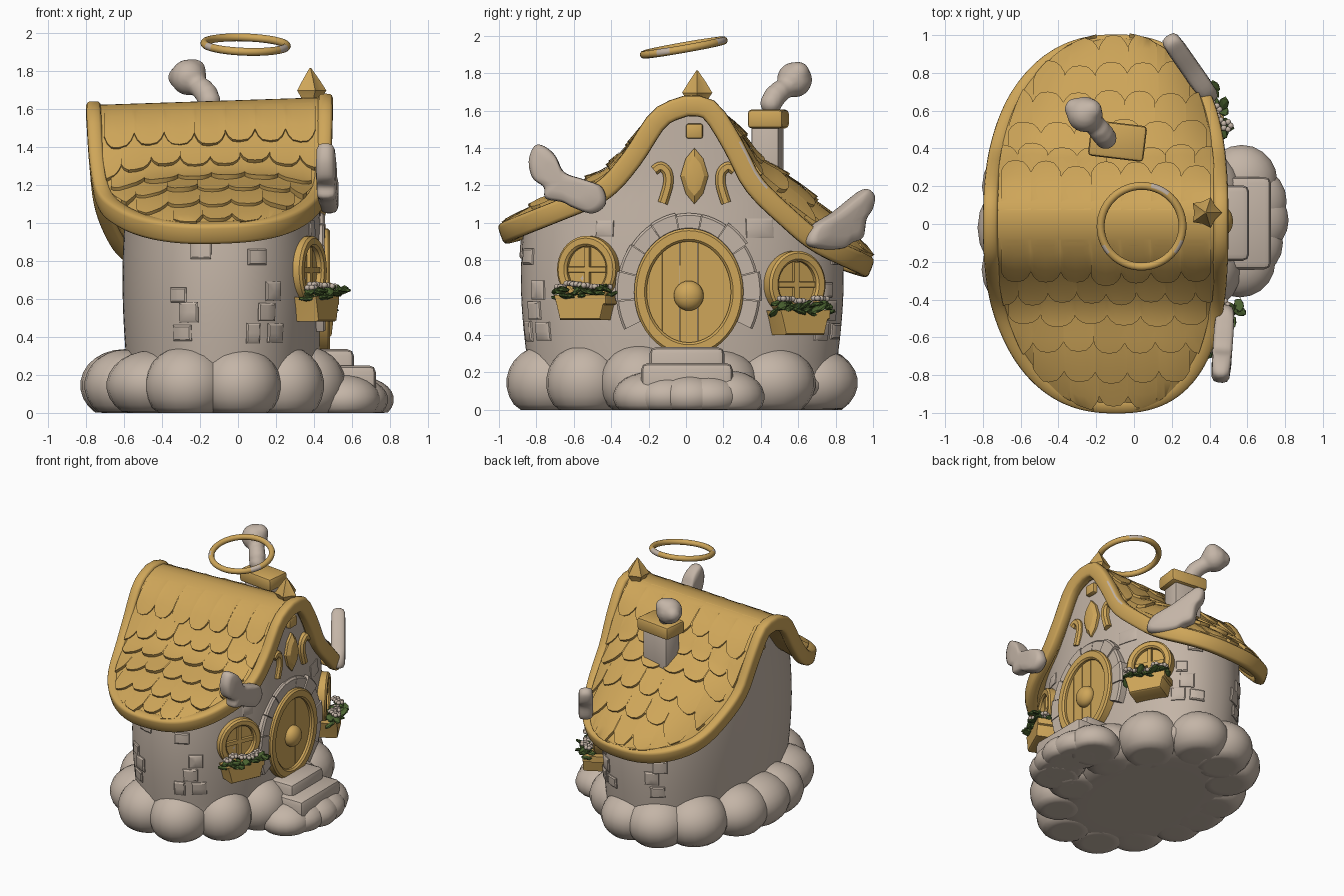
import bpy, bmesh, math, random
from mathutils import Vector, Matrix

if "Cube" in bpy.data.objects:
    bpy.data.objects.remove(bpy.data.objects["Cube"])
random.seed(4)
pi = math.pi

def material(name, rgb):
    m = bpy.data.materials.new(name)
    m.diffuse_color = (*rgb, 1)
    m.use_nodes = True
    m.node_tree.nodes["Principled BSDF"].inputs["Base Color"].default_value = m.diffuse_color
    return m
GOLD = material("warm gold", (0.62, 0.38, 0.10))
STONE = material("pale stone", (0.55, 0.46, 0.385))
GREEN = material("leaf green", (0.07, 0.125, 0.03))

def finish(name, bm, mat, angle=40):
    bmesh.ops.recalc_face_normals(bm, faces=bm.faces)
    me = bpy.data.meshes.new(name)
    bm.to_mesh(me)
    bm.free()
    me.materials.append(mat)
    for p in me.polygons:
        p.use_smooth = True
    me.set_sharp_from_angle(angle=math.radians(angle))
    ob = bpy.data.objects.new(name, me)
    bpy.context.collection.objects.link(ob)
    return ob

def grid(bm, rows, wrap_u=False, wrap_v=False):
    vs = [[bm.verts.new(p) for p in r] for r in rows]
    n, m = len(vs), len(vs[0])
    for i in range(n if wrap_u else n - 1):
        for j in range(m if wrap_v else m - 1):
            a, b = (i + 1) % n, (j + 1) % m
            bm.faces.new((vs[i][j], vs[a][j], vs[a][b], vs[i][b]))
    return vs

def blob(bm, c, r, seg=20):
    mat = Matrix.Translation(c) @ Matrix.Diagonal((*r, 1))
    bmesh.ops.create_uvsphere(bm, u_segments=seg, v_segments=seg * 2 // 3, radius=1, matrix=mat)

def box(name, lo, hi, mat, bevel=0.02, rot=0.0):
    bm = bmesh.new()
    lo, hi = Vector(lo), Vector(hi)
    bmesh.ops.create_cube(bm, size=1, matrix=Matrix.Translation((lo + hi) / 2)
                          @ Matrix.Rotation(rot, 4, 'Z') @ Matrix.Diagonal((*(hi - lo), 1)))
    bmesh.ops.bevel(bm, geom=bm.edges[:], offset=bevel, segments=2, profile=0.5, affect='EDGES')
    return finish(name, bm, mat)

def frame(origin, deg):
    """Local facade frame: u sideways, v up, d outward."""
    o, a = Vector(origin), math.radians(deg)
    N, U = Vector((math.cos(a), math.sin(a), 0)), Vector((-math.sin(a), math.cos(a), 0))
    return lambda u, v, d: o + U * u + N * d + Vector((0, 0, v))

def prism(bm, F, outline, d0, d1, inset=0.9):
    rings = [[F(u * s, v * s, d) for u, v in outline] for s, d in ((1, d0), (1, d1 - 0.012), (inset, d1))]
    vs = grid(bm, rings, wrap_v=True)
    bm.faces.new(vs[-1])
    bm.faces.new(vs[0])

def arc_band(bm, F, inner, outer, a0, a1, n, d0, d1):
    full = abs(a1 - a0) >= 359
    rows = []
    e = 0.012
    for i in range(n if full else n + 1):
        a = math.radians(a0 + (a1 - a0) * i / n)
        c, s = math.cos(a), math.sin(a)
        prof = [(0, d0), (0, d1 - e), (e, d1), (-e, d1), (0, d1 - e), (0, d0)]
        rows.append([F((b[0] + k) * c, (b[1] + k) * s, d) for b, (k, d) in zip([inner] * 3 + [outer] * 3, prof)])
    vs = grid(bm, rows, wrap_u=full, wrap_v=True)
    if not full:
        bm.faces.new(vs[0])
        bm.faces.new(vs[-1])

def spline(pts, n, closed=True):
    out, m = [], len(pts)
    get = lambda i: Vector(pts[i % m] if closed else pts[max(0, min(m - 1, i))])
    for i in range(m if closed else m - 1):
        p0, p1, p2, p3 = (get(i + k) for k in (-1, 0, 1, 2))
        for j in range(n):
            t = j / n
            out.append(0.5 * (2 * p1 + (p2 - p0) * t + (2 * p0 - 5 * p1 + 4 * p2 - p3) * t * t + (3 * p1 - p0 - 3 * p2 + p3) * t ** 3))
    return out if closed else out + [get(m - 1)]

# ---- roof shape: lopsided gable profile over a rounded outline
PROFILE = spline([(-1.03, .92), (-.7, 1.04), (-.45, 1.15), (-.29, 1.32), (-.15, 1.53), (-.03, 1.595), (.05, 1.605),
                  (.14, 1.57), (.26, 1.38), (.36, 1.19), (.53, 1.02), (.72, .87), (1.0, .75)], 8, False)
A, B, EXP = .61, .955, 2.45
def prof(y):
    for p, q in zip(PROFILE, PROFILE[1:]):
        if y <= q.x:
            return p.y + (q.y - p.y) * (y - p.x) / (q.x - p.x)
    return PROFILE[-1].y
def half(y): return A * max(0, 1 - min(1, abs(y) / B) ** EXP) ** (1 / EXP)
def mid(y): return -.15 + .06 * y * y
def roof_z(x, y):
    u = min(1, abs(x - mid(y)) / max(half(y), .01))
    w = math.sin(pi * max(0, min(1, (abs(y) - .15) / .85)))
    return prof(y) + .02 * (x + .15) / .6 + (.075 if y < 0 else .19) * (1 - u ** 3.5) * w
def roof_pt(x, y, h):
    e = .015
    n = Vector((0, -(roof_z(x, y + e) - roof_z(x, y - e)) / (2 * e), 1)).normalized()
    return Vector((x, y, roof_z(x, y))) + n * h

bm = bmesh.new()
rows = []
for j in range(61):
    y = B * .998 * math.sin(pi / 2 * (j / 30 - 1))
    rows.append([roof_pt(mid(y) + half(y) * math.sin(pi / 2 * (i / 14 - 1)), y, .035) for i in range(29)])
grid(bm, rows)
roof = finish("roof", bm, GOLD)
sol = roof.modifiers.new("thickness", 'SOLIDIFY')
sol.thickness, sol.offset = .08, -1 if roof.data.polygons[400].normal.z > 0 else 1

# thick rounded trim around the roof edge, with a worn pale streak on the gable
bm = bmesh.new()
pts = []
for i in range(160):
    a = 2 * pi * i / 160
    y = B * math.copysign(abs(math.sin(a)) ** (2 / EXP), math.sin(a))
    pts.append(Vector((mid(y) + A * math.copysign(abs(math.cos(a)) ** (2 / EXP), math.cos(a)), y, 0)))
rows = []
for i, p in enumerate(pts):
    T = pts[(i + 1) % 160] - pts[i - 1]
    S = Vector((T.y, -T.x, 0)).normalized()
    s = (prof(p.y + .02) - prof(p.y - .02)) / .04
    N = Vector((0, -s, 1)).normalized()
    c = Vector((p.x, p.y, prof(p.y) + .02 * (p.x + .15) / .6))
    S = (S - N * S.dot(N)).normalized()
    up = .056
    rows.append([c + S * (.04 * math.copysign(abs(math.cos(t)) ** .5, math.cos(t)))
                 + N * (up * math.copysign(abs(math.sin(t)) ** .5, math.sin(t)))
                 for t in (2 * pi * k / 16 for k in range(16))])
grid(bm, rows, True, True)
trim = finish("roof_trim", bm, GOLD, 60)
trim.data.materials.append(STONE)
for i, p in enumerate(trim.data.polygons):
    if i % 16 == 1 and p.center.x > .3 and .27 < p.center.y < .42:
        p.material_index = 1

# scalloped shingles
bm = bmesh.new()
for side in (-1, 1):
    for r, yb in enumerate((.27, .38, .51, .66, .81, .94)):
        yc = side * (yb - .1)
        w = 2 * (half(yc) - .05)
        n = max(3, round(w / .165))
        tw = w / n
        for k in range(n + r % 2):
            xc = mid(yc) - w / 2 + tw * (k + (0 if r % 2 else .5))
            rise = .026 + random.uniform(-.006, .008)
            drop = random.uniform(-.012, .012)
            rows = []
            for t in (0, .35, .7, .92, 1, 1):
                row = []
                for s in (-1, -.8, -.5, 0, .5, .8, 1):
                    y = side * (yb - .2 + t * (.2 + drop - .05 * abs(s) ** 3))
                    x = xc + s * tw * .5
                    lim = half(y) - .03
                    x = max(mid(y) - lim, min(mid(y) + lim, x))
                    h = .035 + (rise * t * (1 - .25 * s * s) if len(rows) < 5 else -.02)
                    row.append(roof_pt(x, y, h))
                rows.append(row)
            grid(bm, rows)
bmesh.ops.dissolve_degenerate(bm, dist=.0005, edges=bm.edges[:])
finish("roof_shingles", bm, GOLD, 35)

# ---- bulging walls running up under the roof
WE = 2 / 2.2
def wall_pt(a, z, off=0):
    c, s = math.cos(a), math.sin(a)
    f = .965 + .05 * math.sin(pi * max(0, min(1, (z - .2) / 1.0))) + off
    return Vector((-.08 + .52 * f * math.copysign(abs(c) ** WE, c), -.02 + .85 * f * math.copysign(abs(s) ** WE, s), z))
bm = bmesh.new()
rows = []
for i in range(120):
    a = 2 * pi * i / 120
    p = wall_pt(a, .9)
    top = roof_z(p.x, p.y) - .02
    rows.append([wall_pt(a, .15 + (top - .15) * j / 14) for j in range(15)])
grid(bm, rows, wrap_u=True)
finish("walls", bm, STONE)

# raised stones at the wall corners
bm = bmesh.new()
for side in (-1, 1):
    for a, z in ((60, .42), (66, .53), (62, .64), (74, .42), (112, .42), (108, .53), (114, .62), (72, .82), (101, .86), (27, .97)):
        a, da, dz = math.radians(a * side), random.uniform(.06, .1), random.uniform(.04, .055)
        rows = [[wall_pt(a + da * s * k, z + dz * t * k, o) for k, o in ((1, -.01), (1, .01), (.8, .018), (0, .02))]
                for s, t in ((-1, -1), (0, -1), (1, -1), (1, 0), (1, 1), (0, 1), (-1, 1), (-1, 0))]
        grid(bm, rows, wrap_u=True)
bmesh.ops.remove_doubles(bm, verts=bm.verts[:], dist=.0005)
finish("corner_stones", bm, STONE, 30)

# ---- cloud base with a flat bottom
bm = bmesh.new()
for i in range(12):
    a = 2 * pi * (i + .5) / 12 + random.uniform(-.06, .06)
    r = random.uniform(.2, .24)
    blob(bm, (-.12 + (.71 - r) * math.cos(a), -.025 + (.95 - r) * math.sin(a), .145), (r, r * 1.05, random.uniform(.18, .21)))
blob(bm, (-.6, -.02, .145), (.23, .27, .19))
for x, y, r, h in ((.56, -.2, .19, .19), (.57, .23, .19, .2), (.64, .02, .18, .18), (.6, -.1, .19, .18), (.62, .12, .19, .18)):
    blob(bm, (x, y, .07), (r, r, h - .06))
blob(bm, (-.12, -.02, .13), (.62, .86, .2), 32)
for v in bm.verts:
    v.co.z = max(v.co.z, 0)
finish("cloud_base", bm, STONE, 60)

# ---- entrance steps
for i, (x, w, z0, z1) in enumerate(((.61, .20, .1, .335), (.725, .245, .06, .25))):
    box("step_%d" % i, (.36, .005 - w, z0), (x, .005 + w, z1), STONE, .035)

# ---- oval door with stone arch
D = frame((0, .015, .63), 0)
ell = lambda a, b, n=40: [(a * math.cos(2 * pi * i / n), b * math.sin(2 * pi * i / n)) for i in range(n)]
bm = bmesh.new()
for i in range(11):
    a = -28 + i * 236 / 11
    k = random.uniform(-.012, .012)
    arc_band(bm, D, (.28, .33), (.385 + k, .43 + k), a + .3, a + 21.1, 4, .34, .458 + k / 2)
finish("door_arch_stones", bm, STONE)
bm = bmesh.new()
arc_band(bm, D, (.225, .27), (.292, .34), 0, 360, 48, .36, .485)
finish("door_frame", bm, GOLD)
bm = bmesh.new()
for i in range(5):  # vertical planks clipped to the oval
    u0, u1 = -.24 + i * .096 + .001, -.24 + (i + 1) * .096 - .001
    us = [u0 + (u1 - u0) * k / 4 for k in range(5)]
    hh = lambda u: .285 * math.sqrt(max(.02, 1 - (u / .242) ** 2))
    prism(bm, D, [(u, -hh(u)) for u in us] + [(u, hh(u)) for u in reversed(us)], .4, .455, .99)
finish("door_planks", bm, GOLD)
bm = bmesh.new()
blob(bm, D(0, -.02, .465), (.06, .08, .08))
finish("door_knob", bm, GOLD)

# ---- windows with flower boxes
for side, org, deg in (("left", (.352, -.515, .75), -24), ("right", (.322, .575, .67), 29)):
    W = frame(org, deg)
    bm = bmesh.new()
    arc_band(bm, W, (.115, .125), (.172, .18), 0, 360, 36, -.06, .055)
    finish(side + "_window_frame", bm, GOLD)
    bm = bmesh.new()
    prism(bm, W, ell(.125, .135), -.05, .018, .99)
    for w, h in ((.015, .125), (.115, .015)):
        prism(bm, W, [(-w, -h), (w, -h), (w, h), (-w, h)], 0, .038, .95)
    finish(side + "_window_panes", bm, GOLD)
    bm = bmesh.new()
    prism(bm, W, [(-.12, -.27), (.12, -.27), (.14, -.19), (.155, -.185), (.155, -.14), (-.155, -.14), (-.14, -.19)], -.04, .13, .97)
    finish(side + "_flower_box", bm, GOLD)
    bm = bmesh.new()
    for i in range(26):
        c = W(-.16 + .32 * i / 25, random.uniform(-.15, -.10), random.uniform(.04, .165))
        rot = Matrix.Rotation(random.uniform(0, 6.3), 4, 'Z') @ Matrix.Rotation(random.uniform(-.7, .7), 4, 'Y')
        bmesh.ops.create_icosphere(bm, subdivisions=1, radius=1, matrix=Matrix.Translation(c) @ rot @ Matrix.Diagonal((.047, .03, .014, 1)))
    finish(side + "_leaves", bm, GREEN, 20)
    bm = bmesh.new()
    for i in range(6):
        c = W(-.13 + i * .052, -.085 + random.uniform(-.012, .012), .1 + random.uniform(-.03, .04))
        for k in range(5):
            blob(bm, c + Vector((.02 * math.cos(k * 1.257), .02 * math.sin(k * 1.257), 0)), (.017, .017, .015), 8)
    finish(side + "_flowers", bm, STONE)

# ---- gable ornaments: diamond, curled brackets, keystone, rear post
G = frame((0, .045, 1.25), 0)
bm = bmesh.new()
grid(bm, [[G(u, v, .39), G(u, v, .44), G(u * .7, v * .7, .462), G(0, 0, .475)] for u, v in
          spline([(0, -.15), (.075, 0), (0, .15), (-.075, 0)], 2)], wrap_u=True)
bmesh.ops.remove_doubles(bm, verts=bm.verts[:], dist=.0005)
finish("gable_diamond", bm, GOLD, 20)
for s, name in ((-1, "left"), (1, "right")):
    path = spline([(.215, .03), (.18, .05), (.145, .02), (.14, -.04), (.155, -.1), (.17, -.145)], 5, False)
    bm = bmesh.new()
    rows = []
    for i, p in enumerate(path):
        t = path[min(i + 1, len(path) - 1)] - path[max(i - 1, 0)]
        n = Vector((t.y, -t.x)).normalized()
        rows.append([G(s * (p.x + n.x * .027 * c), p.y + n.y * .027 * c, d) for c, d in ((-1, .34), (-1, .435), (-.5, .45), (.5, .45), (1, .435), (1, .34))])
    vs = grid(bm, rows, wrap_v=True)
    bm.faces.new(vs[0])
    bm.faces.new(vs[-1])
    finish(name + "_gable_bracket", bm, GOLD)
box("gable_keystone", (.36, .0, 1.45), (.455, .09, 1.53), GOLD, .012)
box("rear_ridge_post", (-.70, .0, 1.36), (-.54, .09, 1.54), GOLD, .015)

# ---- star-shaped finial on the ridge
bm = bmesh.new()
star = lambda r, z: [(.38 + r * k * math.cos(i * pi / 5), .06 + r * k * math.sin(i * pi / 5), z)
                     for i, k in ((i, (1, .72)[i % 2]) for i in range(10))]
vs = grid(bm, [star(.045, 1.62), star(.06, 1.66), star(.085, 1.695), star(.05, 1.75), star(.004, 1.815)], wrap_v=True)
bm.faces.new(vs[-1])
finish("ridge_finial", bm, GOLD, 30)

# ---- chimney and smoke
box("chimney_stack", (-.20, .36, 1.15), (.02, .51, 1.53), STONE, .015, -.12)
box("chimney_cap", (-.235, .345, 1.505), (.06, .535, 1.605), GOLD, .02, -.12)
bm = bmesh.new()
for x, y, z, r in ((-.15, .455, 1.64, .06), (-.165, .475, 1.675, .062), (-.185, .50, 1.70, .06), (-.21, .53, 1.72, .058),
                   (-.26, .58, 1.765, .095), (-.31, .61, 1.765, .058), (-.23, .6, 1.80, .062)):
    blob(bm, (x, y, z), (r, r, r))
smoke = finish("smoke_puff", bm, STONE)
rem = smoke.modifiers.new("merge", 'REMESH')
rem.mode, rem.voxel_size, rem.use_smooth_shade = 'VOXEL', .014, True
smoke.modifiers.new("soften", 'SMOOTH').iterations = 4

# ---- tilted halo ring with pale worn stretches
bm = bmesh.new()
R = Matrix.Translation((.04, -.012, 1.937)) @ Matrix.Rotation(math.radians(10), 4, 'X') @ Matrix.Rotation(math.radians(2), 4, 'Y')
grid(bm, [[R @ Vector(((.217 + .021 * math.cos(t)) * math.cos(a), (.217 + .021 * math.cos(t)) * math.sin(a), .021 * math.sin(t)))
           for t in (2 * pi * k / 12 for k in range(12))] for a in (2 * pi * i / 56 for i in range(56))], True, True)
halo = finish("halo_ring", bm, GOLD)
halo.data.materials.append(STONE)
for i, p in enumerate(halo.data.polygons):
    a = i // 12 * 360 / 56
    if i % 12 in (0, 1, 2, 11) and (45 < a < 75 or 315 < a < 340 or 200 < a < 215):
        p.material_index = 1

# ---- puffy wings on the roof corners: outline in y-z, x follows a slanted line
def wing(name, outline, x0, y0, slope):
    pts = spline(outline, 5)
    n = Vector((1, -slope, 0)).normalized()
    c = sum(pts, Vector((0, 0))) / len(pts)
    bm = bmesh.new()
    side = [(0, .052), (.5, .052), (.85, .047), (.96, .035), (1, .012)]
    rows = []
    for p in pts:
        q = [(c + (p - c) * k, d * f) for f, ring in ((1, side), (-1, side[::-1])) for k, d in ring]
        rows.append([Vector((x0 + slope * (w.x - y0), w.x, w.y)) + n * d for w, d in q])
    grid(bm, rows, wrap_u=True)
    bmesh.ops.remove_doubles(bm, verts=bm.verts[:], dist=.0005)
    finish(name, bm, STONE, 60)
wing("left_wing", [(-.43, 1.1), (-.45, 1.19), (-.54, 1.23), (-.65, 1.27), (-.70, 1.36), (-.76, 1.41), (-.81, 1.41), (-.84, 1.33),
                   (-.82, 1.24), (-.76, 1.19), (-.75, 1.13), (-.66, 1.11), (-.6, 1.08), (-.5, 1.05)], .485, -.43, .07)
wing("right_wing", [(.65, .89), (.68, .98), (.8, 1.06), (.9, 1.14), (.96, 1.18), (.995, 1.15), (.985, 1.08), (.95, 1.02),
                    (.93, .92), (.87, .89), (.82, .86), (.72, .86)], .405, .67, -.7)
